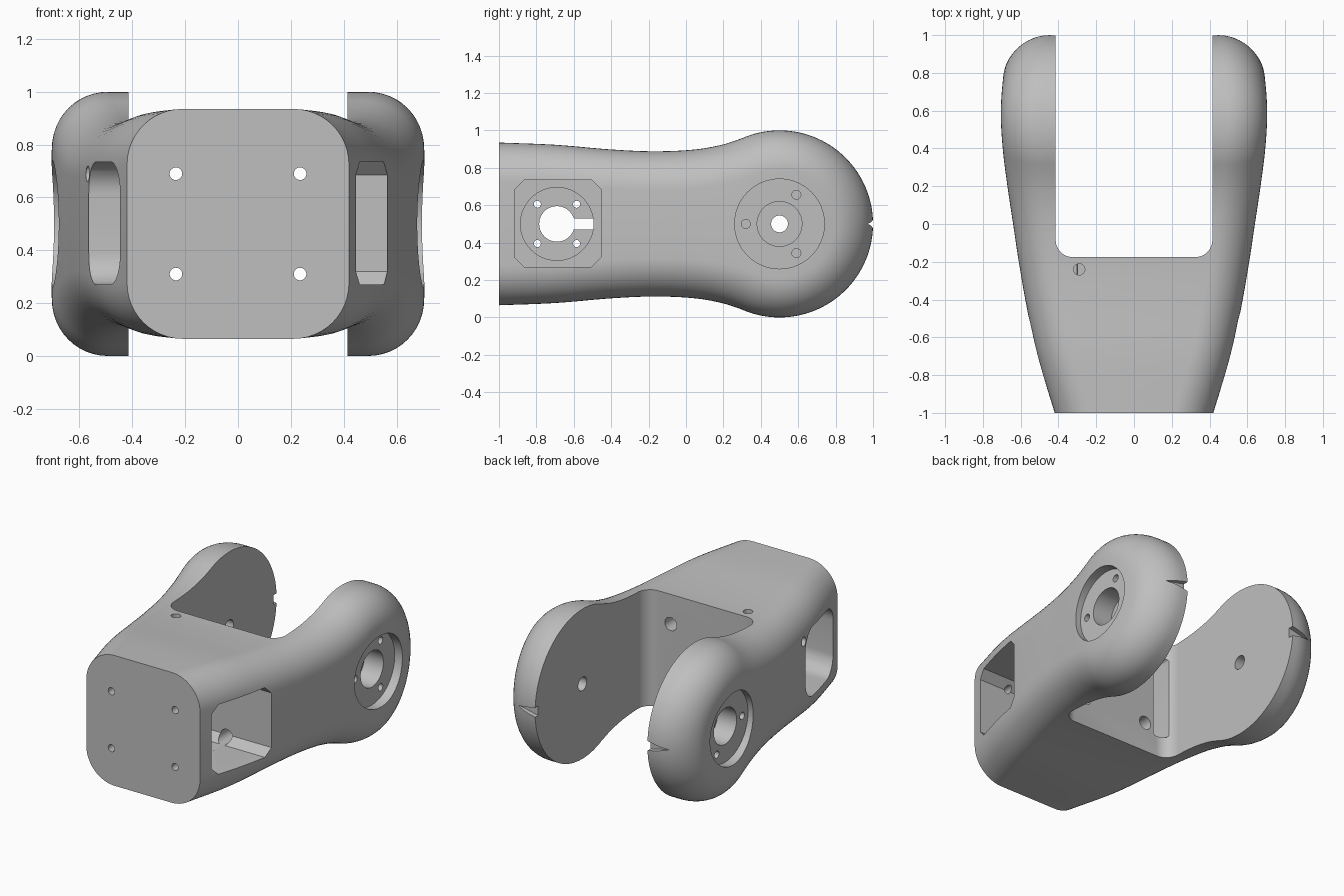
import bpy, bmesh
from math import sin, cos, pi, radians, sqrt, hypot, ceil

if "Cube" in bpy.data.objects:
    bpy.data.objects.remove(bpy.data.objects["Cube"])

grey = bpy.data.materials.new("plain grey")
grey.use_nodes = True
grey.diffuse_color = (0.52, 0.52, 0.52, 1)
grey.node_tree.nodes["Principled BSDF"].inputs["Base Color"].default_value = (0.52, 0.52, 0.52, 1)

MID = 0.5       # height of the centre plane
FILLET = 0.21   # rounding of the long edges


def smooth_curve(pts, x):
    """Cubic interpolation through a few points."""
    n = len(pts)
    i = max(j for j in range(n - 1) if pts[j][0] <= x or j == 0)

    def slope(j):
        a, b = pts[max(j - 1, 0)], pts[min(j + 1, n - 1)]
        return (b[1] - a[1]) / (b[0] - a[0])
    (x0, y0), (x1, y1) = pts[i], pts[i + 1]
    d = x1 - x0
    t = (x - x0) / d
    return (y0 * (2 * t**3 - 3 * t**2 + 1) + y1 * (3 * t**2 - 2 * t**3)
            + d * slope(i) * (t**3 - 2 * t**2 + t) + d * slope(i + 1) * (t**3 - t**2))


half_height = [(-1, .435), (-.7, .423), (-.4, .398), (-.17, .388), (.05, .398),
               (.2, .425), (.3, .458), (.4, .49)]
half_width = [(-1, .42), (-.7, .51), (-.455, .565), (-.2, .61), (0, .64), (.2, .67),
              (.4, .695), (.6, .705), (.8, .69), (1, .66)]


def mesh_object(name, bm):
    bmesh.ops.recalc_face_normals(bm, faces=bm.faces)
    me = bpy.data.meshes.new(name)
    bm.to_mesh(me)
    bm.free()
    me.materials.append(grey)
    ob = bpy.data.objects.new(name, me)
    bpy.context.collection.objects.link(ob)
    return ob


def build_body():
    # upper side outline: waisted neck running into a round end
    line = [(-1 + i * 1.3 / 32, 0) for i in range(33)]
    line = [(y, smooth_curve(half_height, y)) for y, _ in line]
    start = pi - radians(66.4)
    for i in range(1, 41):
        a = start * (1 - i / 40)
        line.append((.5 + .5 * cos(a), .5 * sin(a)))
    last = len(line) - 1

    def at(j):
        if j > last:
            y, h = line[2 * last - j]
            return y, -h
        return line[max(j, 0)]

    # one rounded section per outline point
    steps = 12
    bm = bmesh.new()
    rings = []
    for i, (y, h) in enumerate(line):
        a, b = at(i - 2), at(i + 2)
        ty, th = b[0] - a[0], b[1] - a[1]
        length = hypot(ty, th)
        ny, nh = (0, 1) if i == 0 else (-th / length, ty / length)
        if i == last:
            ny, nh = 1, 0
        quarter = []
        for k in range(steps + 1):
            t = k / steps * pi / 2
            inset = FILLET * (1 - cos(t))
            py, ph = y - ny * inset, h - nh * inset
            px = smooth_curve(half_width, max(-1, min(1, py))) - FILLET * (1 - sin(t))
            quarter.append((px, py, ph))
        half = quarter + [(x, yy, -z) for x, yy, z in reversed(quarter)]
        loop = half + [(-x, yy, z) for x, yy, z in reversed(half)]
        rings.append([bm.verts.new((x, yy, z + MID)) for x, yy, z in loop])
    for r0, r1 in zip(rings, rings[1:]):
        for k in range(len(r0)):
            m = (k + 1) % len(r0)
            bm.faces.new((r0[k], r0[m], r1[m], r1[k]))
    bm.faces.new(rings[0])
    bmesh.ops.remove_doubles(bm, verts=bm.verts, dist=1e-5)
    return mesh_object("fork_bracket", bm)


def circle(u, v, r, n=40):
    return [(u + r * cos(2 * pi * i / n), v + r * sin(2 * pi * i / n)) for i in range(n)]


def rounded(u0, u1, v0, v1, r, seg=8):
    """Rectangle with round corners, or chamfered ones when seg is 1."""
    pts = []
    corners = [(u1 - r, v1 - r), (u0 + r, v1 - r), (u0 + r, v0 + r), (u1 - r, v0 + r)]
    for q, (u, v) in enumerate(corners):
        for s in range(seg + 1):
            a = (q + s / seg) * pi / 2
            pts.append((u + r * cos(a), v + r * sin(a)))
    return pts


body = build_body()


def cut(outline, axis, lo, hi):
    """Cut a prism, running along the axis from lo to hi, out of the body."""
    place = {"x": lambda u, v, d: (d, u, v), "y": lambda u, v, d: (u, d, v),
             "z": lambda u, v, d: (u, v, d)}[axis]
    bm = bmesh.new()
    ends = [[bm.verts.new(place(u, v, d)) for u, v in outline] for d in (lo, hi)]
    for end in ends:
        bm.faces.new(end)
    n = len(outline)
    for k in range(n):
        m = (k + 1) % n
        bm.faces.new((ends[0][k], ends[0][m], ends[1][m], ends[1][k]))
    cutter = mesh_object("cutter", bm)
    cutter.hide_render = True
    mod = body.modifiers.new("cut", "BOOLEAN")
    mod.operation = "DIFFERENCE"
    mod.solver = "EXACT"
    mod.object = cutter
    bpy.context.view_layer.objects.active = body
    bpy.ops.object.modifier_apply(modifier=mod.name)
    bpy.data.objects.remove(cutter)


# gap between the two arms
cut(rounded(-.415, .415, -.175, 1.5, .09), "z", -1, 2)

# pivot recess, bore, screw holes and pointer notch on each arm
for side in (1, -1):
    def span(lo, hi):
        return sorted((side * lo, side * hi))
    cut(circle(.5, .5, .24, 64), "x", *span(.64, 1))
    cut(circle(.5, .5, .12), "x", *span(.5, .9))
    for a in (pi / 3, pi, -pi / 3):
        cut(circle(.5 + .18 * cos(a), .5 + .18 * sin(a), .024, 20), "x", *span(.52, .88))
    cut([(side * .38, .54), (side * .38, .46), (side * .56, .5)], "y", .967, 1.2)
cut(circle(.5, .5, .045, 32), "x", -.8, .8)

# chamfered pocket on one side, rounded pocket on the other
cut(rounded(-.915, -.455, .27, .735, .05, 1), "x", .12, 1)
cut(rounded(-.915, -.455, .27, .735, .12), "x", -1, 0)

# round seat, centre hole, key slot and small holes in the wall between them
cut(circle(-.69, .5, .195, 64), "x", .09, .2)
cut(circle(-.69, .5, .095), "x", -.1, .22)
cut(rounded(-.63, -.495, .47, .53, .004, 1), "x", -.11, .21)
for dy in (-.105, .105):
    for dz in (-.105, .105):
        cut(circle(-.69 + dy, .5 + dz, .019, 16), "x", -.12, .23)

# front bolt holes with wider access holes behind
for x in (-.235, .235):
    for z in (.31, .69):
        cut(circle(x, z, .024, 20), "y", -1.2, -.72)
        cut(circle(x, z, .044, 28), "y", -.6, -.1)

# cable window, top hole and side hole
cut(rounded(-.395, -.3, .25, .8, .02, 3), "y", -.52, -.11)
cut(circle(-.29, -.24, .03, 24), "z", .6, 1.2)
cut(circle(-.43, .69, .03, 24), "x", -1, -.35)

# smooth shading with crisp edges
bpy.ops.object.select_all(action="DESELECT")
body.select_set(True)
bpy.context.view_layer.objects.active = body
bpy.ops.object.shade_smooth_by_angle(angle=radians(30))
